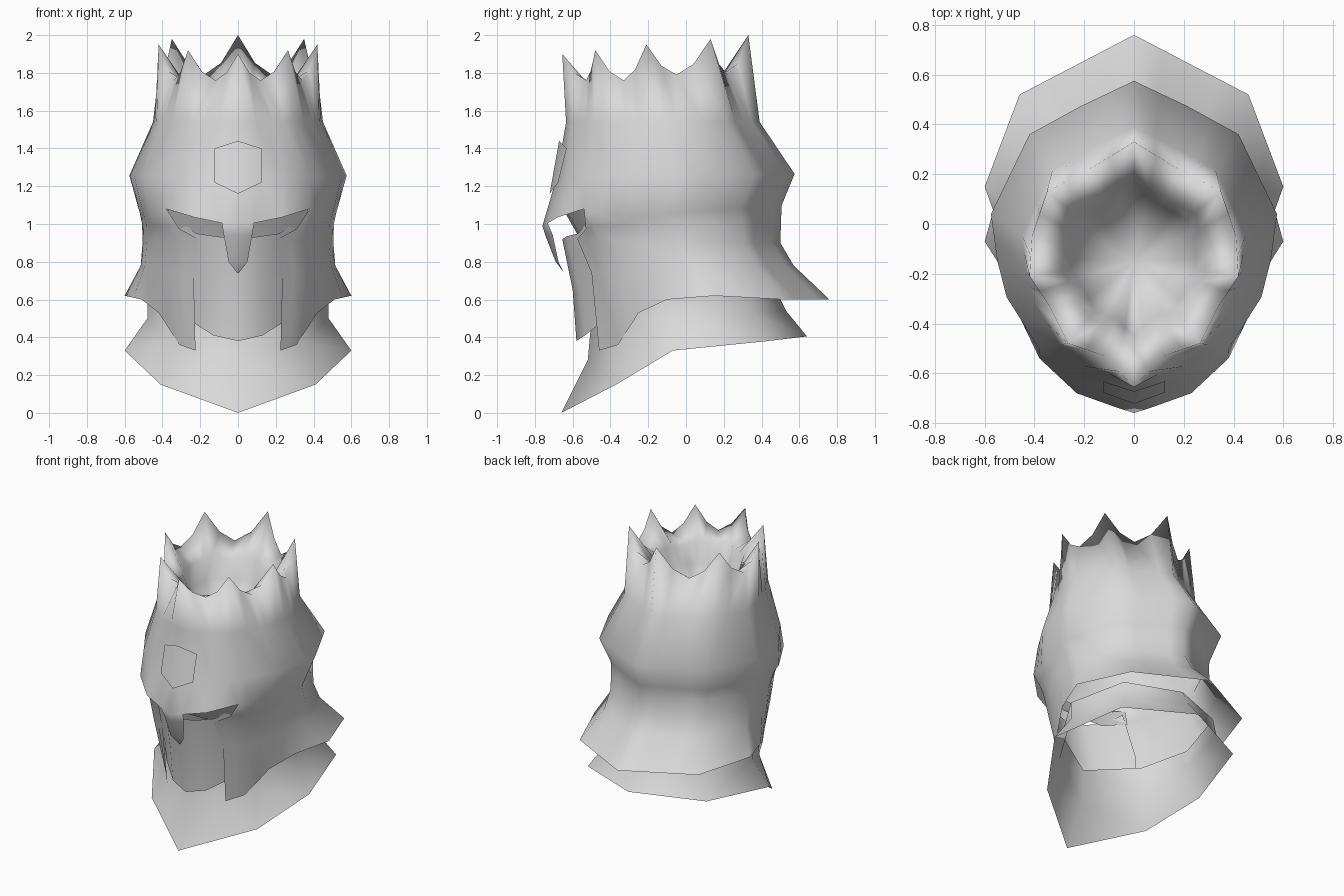
import bpy
import bmesh
import math

cube = bpy.data.objects.get("Cube")
if cube:
    bpy.data.objects.remove(cube, do_unlink=True)

# Single plain metal colour
metal = bpy.data.materials.new("light grey metal")
metal.use_nodes = True
COLOUR = (0.7, 0.7, 0.7, 1.0)
metal.diffuse_color = COLOUR
bsdf = next(n for n in metal.node_tree.nodes if n.type == 'BSDF_PRINCIPLED')
bsdf.inputs["Base Color"].default_value = COLOUR
bsdf.inputs["Roughness"].default_value = 0.6

# Half outline of the helmet seen from above, front to back
OUTLINE = [(0, -1), (.43, -.88), (.66, -.71), (.89, -.38), (.957, -.14),
           (1, .15), (.73, .66), (.37, .84), (0, 1)]


def ring(front, back, half_width, z_front, z_back=None):
    """Outline scaled to a level; height may run from front to back."""
    z_back = z_front if z_back is None else z_back
    mid, half = (front + back) / 2, (back - front) / 2
    return [(u * half_width, mid + v * half, z_front + (z_back - z_front) * (v + 1) / 2)
            for u, v in OUTLINE]


def blend(a, b, t):
    return tuple(p + (q - p) * t for p, q in zip(a, b))


def densify(row):
    """Insert a midpoint between each pair of points."""
    out = [row[0]]
    for a, b in zip(row, row[1:]):
        out += [blend(a, b, .5), b]
    return out


def add_sheets(name, sheets, smooth=180):
    """Loft rows of points (top to bottom, front to back) and mirror across x."""
    bm = bmesh.new()
    for rows in sheets:
        grid = [[bm.verts.new(p) for p in row] for row in rows]
        for top, low in zip(grid, grid[1:]):
            for i in range(len(top) - 1):
                bm.faces.new((top[i], low[i], low[i + 1], top[i + 1]))
    bmesh.ops.remove_doubles(bm, verts=bm.verts, dist=0.0005)
    bmesh.ops.dissolve_degenerate(bm, edges=bm.edges, dist=0.0005)
    mesh = bpy.data.meshes.new(name)
    bm.to_mesh(mesh)
    bm.free()
    mesh.materials.append(metal)
    obj = bpy.data.objects.new(name, mesh)
    bpy.context.collection.objects.link(obj)
    bpy.ops.object.select_all(action='DESELECT')
    obj.select_set(True)
    bpy.context.view_layer.objects.active = obj
    bpy.ops.object.shade_smooth_by_angle(angle=math.radians(smooth))
    mirror = obj.modifiers.new("mirror", 'MIRROR')
    mirror.use_clip = True
    return obj


# Crown rim: spikes and notches alternate
crown = [(0, -.655, 1.90), (.12, -.53, 1.76), (.265, -.48, 1.92), (.34, -.33, 1.76),
         (.42, -.21, 1.95), (.41, -.05, 1.79), (.35, .13, 1.98), (.18, .22, 1.79),
         (0, .33, 2.0)]


def inset(scale, z):
    """Crown rim shrunk towards its middle at one height."""
    return [(x * scale, -.15 + (y + .15) * scale, z) for x, y, _ in crown]


# Spikes with hollowed sides
rim_line = densify(crown)
for i in range(1, len(rim_line), 2):
    x, y, z = rim_line[i]
    low = min(rim_line[i - 1][2], rim_line[i + 1][2])
    rim_line[i] = (x, y, low + (z - low) * .6)

# Lower edge of the brow
brow = ring(-.76, .507, .52, 1.0, 1.10)
brow[0] = (0, -.76, .99)
brow[1] = (.23, -.68, 1.035)
brow[2] = (.38, -.54, 1.08)
brow_line = densify(brow)
brow_line[1] = (.085, -.732, 1.005)

# Deep rounded hollow inside the crown, then the outer dome down to the brow
bowl = [inset(0, 1.42), inset(.25, 1.44), inset(.45, 1.50), inset(.6, 1.59), inset(.69, 1.72)]
dome = [densify(r) for r in bowl] + [rim_line]
dome += [densify(r) for r in (ring(-.635, .39, .45, 1.54),
                              ring(-.685, .575, .575, 1.245, 1.265))]
dome += [brow_line]

# Cheek guards and flared neck guard below the brow
temple = [(.31, -.53, .975), (.38, -.49, .99)] + ring(-.69, .503, .508, .98, 1.02)[3:]
upper = [(.21, -.575, .92), (.36, -.47, .92)] + ring(-.62, .50, .505, .90)[3:]
lower = [(.235, -.50, .74), (.36, -.42, .74)] + ring(-.60, .57, .515, .78)[3:]
rim = [(.225, -.46, .33), (.31, -.36, .36), (.42, -.25, .53), (.51, -.10, .60),
       (.60, .15, .62), (.46, .52, .60), (.23, .64, .60), (0, .76, .60)]
guards = [densify(r) for r in ([brow[2]] + brow[2:], temple, upper, lower, rim)]

# Nose guard continuing down from the brow
nose = [
    brow_line[:2],
    [(0, -.745, .94), (.075, -.705, .94)],
    [(0, -.69, .80), (.05, -.675, .80)],
    [(0, -.645, .74), (.004, -.645, .74)],
]
add_sheets("helmet_shell", [dome, guards, nose])

# Recessed strip closing the eye slit
add_sheets("eye_strip", [[
    [(0, -.64, 1.06), (.20, -.63, 1.06), (.375, -.535, 1.085)],
    [(0, -.56, .92), (.20, -.55, .92), (.34, -.47, .95)],
]])

# Face mask behind the cheek guards
add_sheets("face_mask", [[
    [(0, -.655, .92), (.12, -.63, .935), (.22, -.57, .95), (.33, -.505, 1.03)],
    [(0, -.60, .65), (.13, -.565, .65), (.25, -.46, .66), (.34, -.39, .68)],
    [(0, -.58, .38), (.13, -.535, .41), (.24, -.445, .48), (.32, -.36, .53)],
]])

# Flared collar under the helmet
add_sheets("collar", [[
    [(0, -.50, .50), (.33, -.32, .56), (.48, -.05, .62), (.37, .34, .64), (0, .48, .64)],
    [(0, -.52, .28), (.34, -.33, .38), (.48, -.05, .50), (.38, .36, .52), (0, .53, .54)],
    [(0, -.66, 0), (.41, -.37, .15), (.60, -.07, .33), (.46, .43, .38), (0, .64, .405)],
]])

# Folded six-sided plate on the forehead
add_sheets("forehead_plate", [[
    [(0, -.672, 1.44), (.125, -.632, 1.40)],
    [(0, -.722, 1.16), (.125, -.677, 1.22)],
]], smooth=10)
